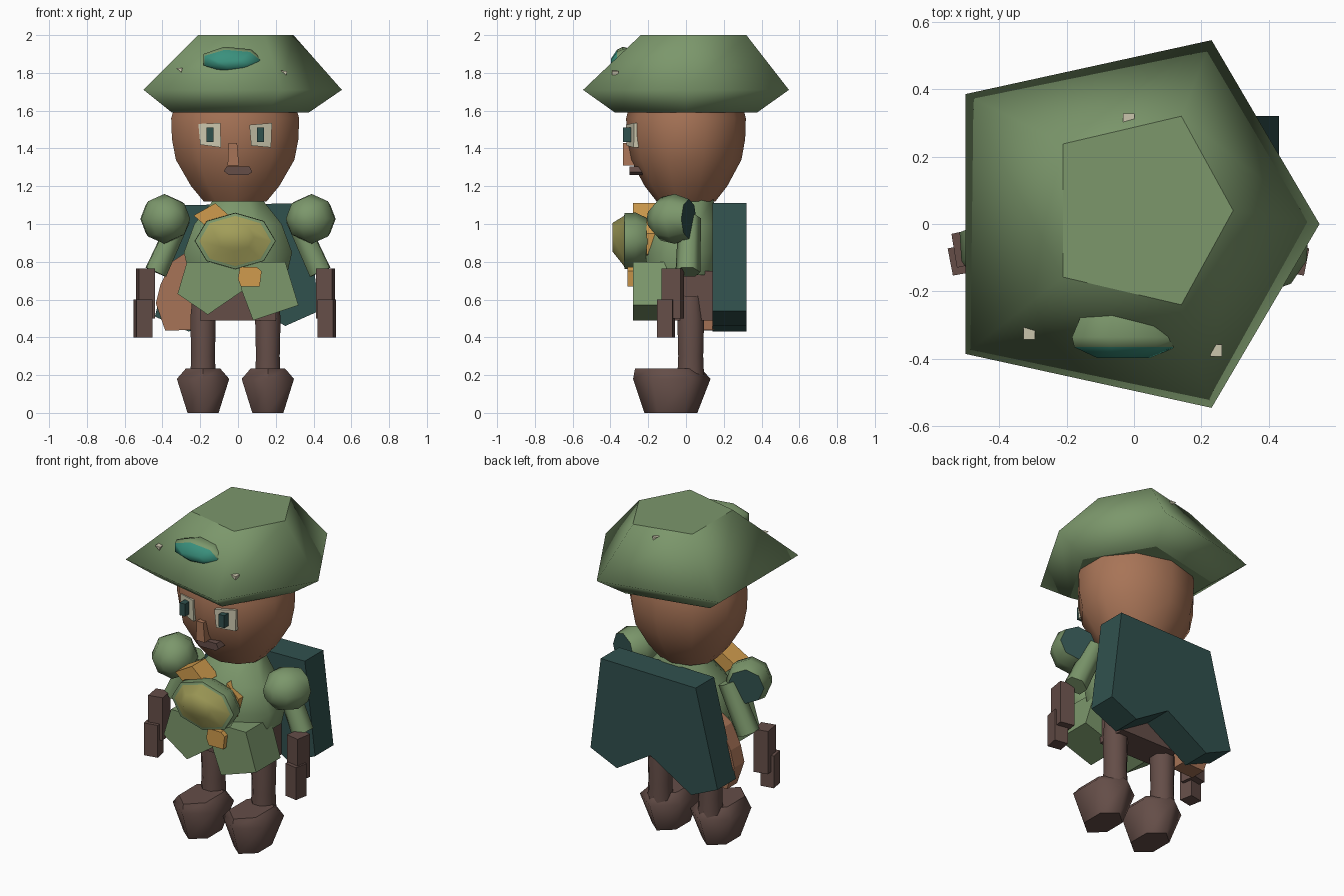
import bpy, bmesh
from math import sin, cos, pi
from mathutils import Matrix, Vector

if "Cube" in bpy.data.objects:
    bpy.data.objects.remove(bpy.data.objects["Cube"])


def material(name, *rgb):
    m = bpy.data.materials.new(name)
    m.use_nodes = True
    m.diffuse_color = (*rgb, 1)
    m.node_tree.nodes["Principled BSDF"].inputs["Base Color"].default_value = (*rgb, 1)
    return m


GREEN = material("moss_green", .2, .31, .148)
SKIN = material("warm_skin", .39, .175, .095)
BROWN = material("dark_brown", .128, .075, .064)
DARK = material("dark_teal", .03, .082, .076)
GOLD = material("gold", .63, .33, .075)
OLIVE = material("olive", .36, .34, .1)
TEAL = material("bright_teal", .042, .28, .205)
CREAM = material("cream", .6, .57, .42)


def ring(n, z, rx, ry=None, cx=0, cy=0, rot=0):
    ry = rx if ry is None else ry
    return [Vector((cx + rx * cos(rot + 2 * pi * i / n), cy + ry * sin(rot + 2 * pi * i / n), z))
            for i in range(n)]


def loft(name, rings, mats, matrix=Matrix(), angle=1.3, flat_end=True):
    """Skin rings; mats holds start cap, each band, end cap (or one material)."""
    if not isinstance(mats, list):
        mats = [mats] * (len(rings) + 1)
    palette = list(dict.fromkeys(mats))
    bm = bmesh.new()
    rows = [[bm.verts.new(matrix @ p) for p in r] for r in rings]
    n = len(rows[0])
    faces = [(bm.faces.new(rows[0][::-1]), 0)]
    for k in range(len(rows) - 1):
        for i in range(n):
            j = (i + 1) % n
            faces.append((bm.faces.new((rows[k][i], rows[k][j], rows[k + 1][j], rows[k + 1][i])), k + 1))
    faces.append((bm.faces.new(rows[-1]), len(rows)))
    for f, k in faces:
        f.material_index = palette.index(mats[k])
    bmesh.ops.recalc_face_normals(bm, faces=bm.faces[:])
    mesh = bpy.data.meshes.new(name)
    bm.to_mesh(mesh)
    bm.free()
    for m in palette:
        mesh.materials.append(m)
    ob = bpy.data.objects.new(name, mesh)
    bpy.context.collection.objects.link(ob)
    if angle:
        bpy.ops.object.select_all(action="DESELECT")
        ob.select_set(True)
        bpy.context.view_layer.objects.active = ob
        bpy.ops.object.shade_smooth_by_angle(angle=angle)
        mesh.polygons[0].use_smooth = False
        mesh.polygons[len(mesh.polygons) - 1].use_smooth = not flat_end


def prism(name, outline, y0, y1, mat, slant=0):
    """Extrude an x-z outline from y0 to y1; slant sweeps it back away from the middle."""
    loft(name, [[Vector((x, y + slant * abs(x), z)) for x, z in outline] for y in (y0, y1)], mat, angle=0)


def box(name, x0, x1, y0, y1, z0, z1, mat):
    prism(name, [(x0, z0), (x1, z0), (x1, z1), (x0, z1)], y0, y1, mat)


def limb(name, a, b, r0, r1, n, mat):
    a, b = Vector(a), Vector(b)
    turn = (b - a).to_track_quat("Z", "Y").to_matrix().to_4x4()
    loft(name, [ring(n, 0, r0), ring(n, (b - a).length, r1)], mat, Matrix.Translation(a) @ turn)


def facing(x, y, z, turn=0):
    """Local z points to the front, local y points up."""
    return Matrix.Translation((x, y, z)) @ Matrix.Rotation(turn, 4, "Z") @ Matrix.Rotation(pi / 2, 4, "X")


# Five-sided hat: scaled copies of the brim outline
BRIM = [(.55, 0), (.23, .545), (-.5, .385), (-.5, -.385), (.23, -.545)]
loft("hat", [[Vector((x * sx + cx, y * sy + cy, z)) for x, y in BRIM] for z, sx, sy, cx, cy in
             [(1.59, .69, .69, -.005, 0), (1.71, 1, 1, 0, 0), (2, .48, .513, .03, .04)]], GREEN, angle=pi)

# Hat gem and studs
loft("hat_gem", [ring(7, 0, .13, .05), ring(7, .075, .165, .07), ring(7, .105, .158, .06, 0, -.006),
                 ring(7, .138, .08, .022, 0, -.018)], [GREEN, GREEN, GREEN, TEAL, TEAL],
     facing(-.035, -.26, 1.87), flat_end=False)
for i, (x, y, z) in enumerate([(-.31, -.325, 1.815), (.245, -.375, 1.8), (-.015, .31, 1.955)]):
    prism(f"hat_stud_{i}", [(x - .018, z + .012), (x + .016, z + .01), (x + .01, z - .012)],
          y - .018, y + .018, CREAM)

# Head
loft("head", [ring(10, z, r, r * .89, -.015, 0, pi / 10) for z, r in
              [(1.12, .175), (1.2, .245), (1.34, .33), (1.45, .352), (1.56, .356), (1.68, .32)]], SKIN)

# Face
prism("right_eye", [(-.21, 1.53), (-.2, 1.42), (-.09, 1.405), (-.093, 1.535)], -.34, -.31, CREAM, .36)
prism("left_eye", [(.06, 1.525), (.07, 1.415), (.175, 1.405), (.18, 1.535)], -.34, -.31, CREAM, .36)
box("right_pupil", -.167, -.13, -.333, -.27, 1.435, 1.512, DARK)
box("left_pupil", .1, .138, -.333, -.27, 1.435, 1.512, DARK)
prism("nose", [(-.055, 1.31), (.005, 1.31), (-.005, 1.43), (-.05, 1.43)], -.333, -.27, SKIN)
prism("mouth", [(-.075, 1.28), (-.05, 1.26), (.055, 1.26), (.075, 1.275), (.06, 1.305), (-.06, 1.305)],
      -.298, -.2, BROWN)

# Torso and hips
loft("torso", [ring(8, z, rx, ry, 0, y, pi / 8) for z, rx, ry, y in
               [(.73, .28, .2, -.02), (.85, .31, .21, -.02), (1, .25, .2, -.01), (1.14, .13, .11, .04)]], GREEN)
box("hips", -.2, .2, -.06, .14, .49, .75, BROWN)

# Chest dome, clasps and strap
loft("chest_dome", [ring(8, 0, .17, .12), ring(8, .06, .215, .15), ring(8, .12, .213, .148),
                    ring(8, .123, .19, .133), ring(8, .185, .1, .075, 0, .02)],
     [GREEN, GREEN, GREEN, GREEN, OLIVE, OLIVE], facing(-.015, -.205, .91), flat_end=False)
prism("upper_clasp", [(-.235, 1.045), (-.16, .98), (-.03, 1.03), (-.12, 1.11)], -.28, -.15, GOLD)
prism("lower_clasp", [(0, .71), (.015, .67), (.115, .67), (.125, .75), (.1, .772), (.01, .772)],
      -.31, -.2, GOLD)
prism("strap", [(.04, .79), (.14, .84), (.15, .95), (.07, 1.03)], -.21, -.165, GOLD)

# Tunic skirt panels
prism("right_skirt", [(-.27, .8), (-.32, .63), (-.16, .52), (.03, .65), (.05, .8)], -.27, -.03, GREEN)
prism("left_skirt", [(.04, .8), (.25, .8), (.32, .57), (.08, .49), (.015, .66)], -.28, -.04, GREEN)

# Back slab with a notched lower edge
prism("back_slab", [(-.29, 1.1), (.36, 1.11), (.43, .54), (.25, .46), (.02, .6), (-.26, .43), (-.44, .51)],
      .14, .32, DARK)

# Hip pouch
prism("pouch", [(-.26, .86), (-.35, .8), (-.41, .68), (-.435, .58), (-.385, .435), (-.24, .44), (-.22, .7)],
      .05, .15, SKIN)

for side, s in (("right", -1), ("left", 1)):
    # Shoulder dome with a dark rear disc
    loft(side + "_shoulder", [ring(8, 0, .105), ring(8, .08, .132), ring(8, .16, .115), ring(8, .22, .05)],
         [DARK, GREEN, GREEN, GREEN, GREEN], facing(s * .42, .015, 1.027, -s * .39), flat_end=False)
    # Arm
    limb(side + "_upper_arm", (s * .305, .02, 1.03), (s * .435, .01, .745), .06, .066, 6, GREEN)
    x = -.49 if s < 0 else .463
    loft(side + "_forearm", [ring(4, z, .062, .072, x, -.07, s * .6) for z in (.5, .765)], BROWN)
    x = -.503 if s < 0 else .47
    loft(side + "_hand", [ring(4, z, .06, .058, x, -.105, s * .6) for z in (.4, .6)], BROWN)
    # Leg and boot
    x = -.185 if s < 0 else .158
    loft(side + "_leg", [ring(8, z, r, r * 1.05, x, .025, pi / 8) for z, r in
                         [(.15, .075), (.3, .068), (.5, .073), (.62, .06)]], BROWN)
    loft(side + "_boot", [ring(6, z, rx, ry, x, y, pi / 6) for z, rx, ry, y in
                          [(0, .095, .14, -.08), (.18, .16, .205, -.075), (.235, .105, .175, -.095)]], BROWN)
